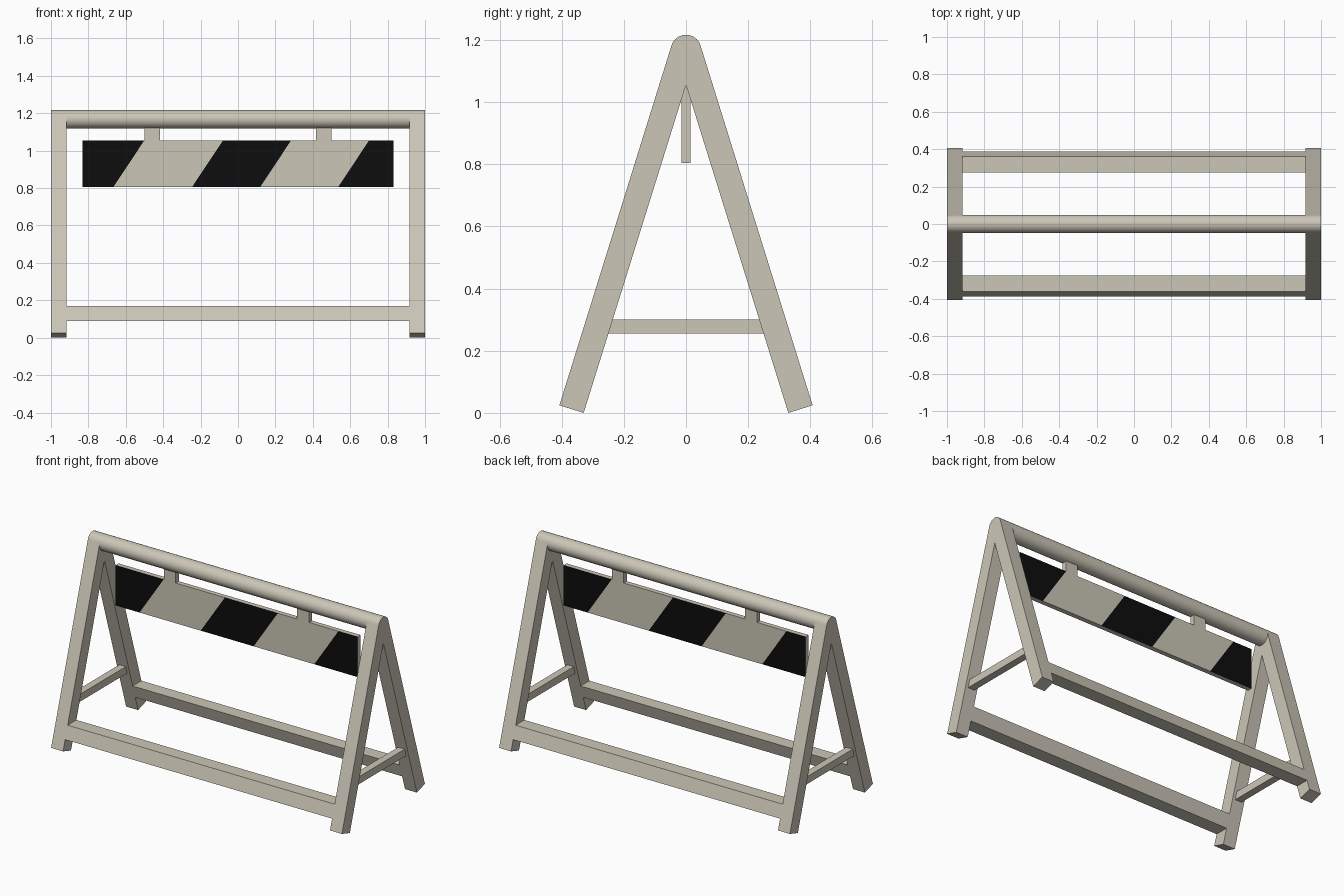
import bpy
import bmesh
from math import atan, cos, sin, pi
from mathutils import Vector

cube = bpy.data.objects.get("Cube")
if cube:
    bpy.data.objects.remove(cube, do_unlink=True)


def material(name, rgb):
    mat = bpy.data.materials.new(name)
    mat.use_nodes = True
    mat.diffuse_color = (*rgb, 1)
    mat.node_tree.nodes["Principled BSDF"].inputs["Base Color"].default_value = (*rgb, 1)
    return mat


BEIGE = material("warm beige paint", (0.6, 0.565, 0.475))
BLACK = material("black stripe", (0.004, 0.004, 0.004))

SLOPE = 0.312                 # sideways lean of the legs per unit height
LEAN = atan(SLOPE)
WIDTH = 0.082                 # square leg section
TUBE_Z, TUBE_R = 1.168, 0.049
APEX = 1.0555                 # inner corner of the A
INNER_X = 1 - WIDTH
BOARD_Z, BOARD_H, BOARD_T = 0.93, 0.25, 0.03


def add_object(name, bm, smooth=False):
    bmesh.ops.recalc_face_normals(bm, faces=bm.faces[:])
    mesh = bpy.data.meshes.new(name)
    bm.to_mesh(mesh)
    bm.free()
    mesh.materials.append(BEIGE)
    obj = bpy.data.objects.new(name, mesh)
    bpy.context.collection.objects.link(obj)
    if smooth:
        bpy.ops.object.select_all(action="DESELECT")
        obj.select_set(True)
        bpy.context.view_layer.objects.active = obj
        bpy.ops.object.shade_smooth_by_angle(angle=0.5)
    return obj


def extrude_x(name, profile, x0, x1, smooth=False):
    """Sweep a (y, z) profile from x0 to x1."""
    bm = bmesh.new()
    face = bm.faces.new([bm.verts.new((x0, y, z)) for y, z in profile])
    geom = bmesh.ops.extrude_face_region(bm, geom=[face])["geom"]
    verts = [v for v in geom if isinstance(v, bmesh.types.BMVert)]
    bmesh.ops.translate(bm, verts=verts, vec=(x1 - x0, 0, 0))
    return add_object(name, bm, smooth)


def box(name, center, size):
    bm = bmesh.new()
    bmesh.ops.create_cube(bm, size=1)
    bmesh.ops.scale(bm, vec=size, verts=bm.verts[:])
    bmesh.ops.translate(bm, vec=center, verts=bm.verts[:])
    return add_object(name, bm)


def arc(start, end, steps):
    angles = [start + (end - start) * i / steps for i in range(steps + 1)]
    return [(TUBE_R * cos(a), TUBE_Z + TUBE_R * sin(a)) for a in angles]


# A-shaped end frames with a rounded top
inner_foot = (APEX * SLOPE, 0)
outer_foot = (APEX * SLOPE + WIDTH * cos(LEAN), WIDTH * sin(LEAN))
mirror = lambda p: (-p[0], p[1])
a_profile = [(0, APEX), inner_foot, outer_foot, *arc(LEAN, pi - LEAN, 20),
             mirror(outer_foot), mirror(inner_foot)]
for side, sign in (("left", 1), ("right", -1)):
    extrude_x(f"{side}_end_frame", a_profile, sign * INNER_X, sign, True)
    # Brace between the two legs, ending inside them
    box(f"{side}_cross_brace", (sign * (1 - WIDTH / 2), 0, 0.278), (0.045, 0.51, 0.046))

# Round top bar
extrude_x("top_bar", arc(0, 2 * pi, 32)[:-1], -INNER_X, INNER_X, True)

# Long lower rails, following the lean of the legs
for name, sign in (("front", -1), ("back", 1)):
    low, high = 0.09, 0.17
    inner = lambda z: (APEX - z) * SLOPE
    depth = WIDTH / cos(LEAN)
    rail = [(inner(low), low), (inner(low) + depth, low),
            (inner(high) + depth, high), (inner(high), high)]
    extrude_x(f"{name}_lower_rail", [(sign * y, z) for y, z in rail], -INNER_X, INNER_X)

# Hanging board with slanted stripes cut into both broad faces
board = box("warning_board", (0, 0, BOARD_Z), (1.664, BOARD_T, BOARD_H))
board.data.materials.append(BLACK)
CUTS = (-0.584, -0.163, 0.201, 0.618)
SLANT = 0.664
bm = bmesh.new()
bm.from_mesh(board.data)
for side in (1, -1):          # 1 is the front, -1 the back
    def broad_faces():
        return [f for f in bm.faces if f.normal.y * side < -0.9]
    for cut in CUTS:
        faces = broad_faces()
        edges = {e for f in faces for e in f.edges}
        verts = {v for f in faces for v in f.verts}
        bmesh.ops.bisect_plane(bm, geom=[*faces, *edges, *verts],
                               plane_co=Vector((cut * side, 0, BOARD_Z)),
                               plane_no=Vector((side, 0, -SLANT)).normalized())
        bm.normal_update()
    for f in broad_faces():
        c = f.calc_center_median()
        u = c.x * side - SLANT * (c.z - BOARD_Z)
        f.material_index = 1 if sum(u > cut for cut in CUTS) % 2 == 0 else 0
bm.to_mesh(board.data)
bm.free()

# Hanger tabs joining the board to the top bar
for side, sign in (("left", 1), ("right", -1)):
    bottom, top = BOARD_Z + BOARD_H / 2, 1.135
    box(f"{side}_hanger_tab", (sign * 0.459, 0, (bottom + top) / 2),
        (0.082, BOARD_T, top - bottom))
